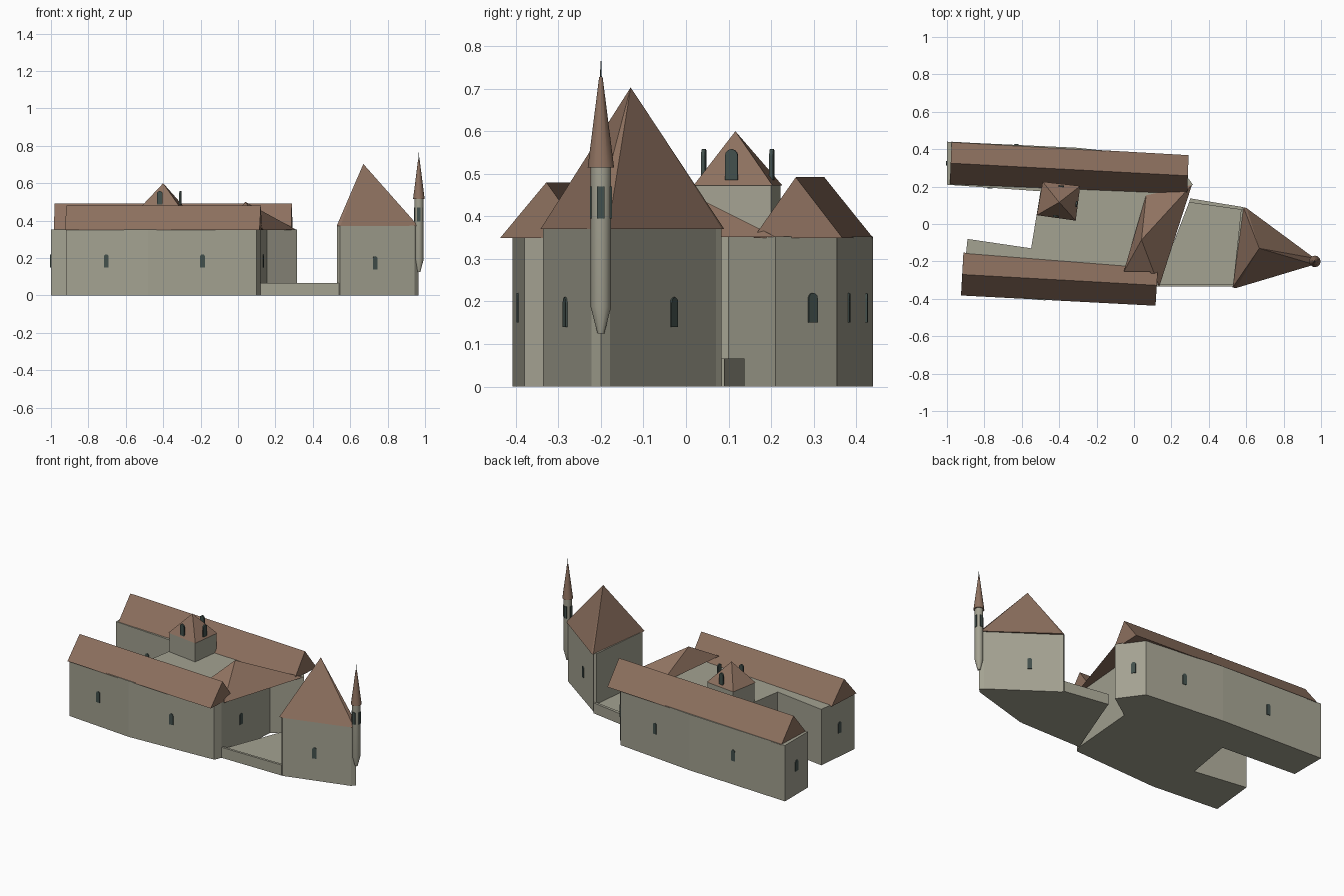
import bpy
import bmesh
import math
from mathutils import Matrix, Vector

if "Cube" in bpy.data.objects:
    bpy.data.objects.remove(bpy.data.objects["Cube"], do_unlink=True)


def material(name, rgb):
    m = bpy.data.materials.new(name)
    m.use_nodes = True
    m.diffuse_color = (*rgb, 1)
    bsdf = m.node_tree.nodes["Principled BSDF"]
    bsdf.inputs["Base Color"].default_value = (*rgb, 1)
    bsdf.inputs["Roughness"].default_value = 0.9
    return m


STONE = material("grey stone", (0.37, 0.36, 0.285))
TILE = material("brown roof tile", (0.27, 0.165, 0.115))
DARK = material("dark opening", (0.055, 0.08, 0.072))


def finish(name, bm, mat):
    bmesh.ops.recalc_face_normals(bm, faces=bm.faces)
    mesh = bpy.data.meshes.new(name)
    bm.to_mesh(mesh)
    bm.free()
    mesh.materials.append(mat)
    ob = bpy.data.objects.new(name, mesh)
    bpy.context.collection.objects.link(ob)
    return ob


def extrude_plan(name, plan, z0, z1, mat):
    """Extrude a ground plan between two heights."""
    bm = bmesh.new()
    face = bm.faces.new([bm.verts.new((x, y, z0)) for x, y in plan])
    geo = bmesh.ops.extrude_face_region(bm, geom=[face])["geom"]
    bmesh.ops.translate(bm, vec=(0, 0, z1 - z0),
                        verts=[v for v in geo if isinstance(v, bmesh.types.BMVert)])
    return finish(name, bm, mat)


def spire_roof(name, eaves, apex):
    """Faces from a ring of eaves points up to one apex."""
    bm = bmesh.new()
    ring = [bm.verts.new(p) for p in eaves]
    top = bm.verts.new(apex)
    bm.faces.new(ring)
    for a, b in zip(ring, ring[1:] + ring[:1]):
        bm.faces.new((a, b, top))
    return finish(name, bm, TILE)


def gable_roof(name, west, east, z0, z1):
    """Each end lists its outer eave, ridge and inner eave points in plan."""
    bm = bmesh.new()
    ends = [[bm.verts.new((x, y, z)) for (x, y), z in zip(end, (z0, z1, z0))]
            for end in (west, east)]
    for end in ends:
        bm.faces.new(end)
    for i in range(3):
        j = (i + 1) % 3
        bm.faces.new((ends[0][i], ends[0][j], ends[1][j], ends[1][i]))
    return finish(name, bm, TILE)


def arched_plate(name, x, y, z, heading, w=0.026, h=0.07, depth=0.008, mat=DARK):
    """Round-headed plate; heading is the compass angle it faces, in degrees."""
    bm = bmesh.new()
    r = w / 2
    outline = [(-r, 0), (r, 0)]
    outline += [(r * math.cos(t * math.pi / 6), h - r + r * math.sin(t * math.pi / 6))
                for t in range(7)]
    face = bm.faces.new([bm.verts.new((0, u, v)) for u, v in outline])
    geo = bmesh.ops.extrude_face_region(bm, geom=[face])["geom"]
    bmesh.ops.translate(bm, vec=(depth, 0, 0),
                        verts=[v for v in geo if isinstance(v, bmesh.types.BMVert)])
    bmesh.ops.translate(bm, vec=(-depth / 2, 0, 0), verts=bm.verts)
    ob = finish(name, bm, mat)
    ob.matrix_world = (Matrix.Translation((x, y, z))
                       @ Matrix.Rotation(math.radians(heading), 4, 'Z'))
    return ob


def wall_window(name, a, b, t, z):
    """Window a fraction t along the counter-clockwise wall from a to b."""
    a, b = Vector(a), Vector(b)
    p = a.lerp(b, t)
    d = b - a
    arched_plate(name, p.x, p.y, z, math.degrees(math.atan2(-d.x, d.y)))


def turned(name, profile, centre, sides, mat):
    """Lathe a radius/height profile around a vertical axis."""
    bm = bmesh.new()
    rings = [[bm.verts.new((centre[0] + r * math.cos(math.tau * i / sides),
                            centre[1] + r * math.sin(math.tau * i / sides), z))
              for i in range(sides)] for r, z in profile]
    for lo, hi in zip(rings, rings[1:]):
        for i in range(sides):
            j = (i + 1) % sides
            bm.faces.new((lo[i], lo[j], hi[j], hi[i]))
    bm.faces.new(rings[0])
    bm.faces.new(rings[-1])
    ob = finish(name, bm, mat)
    bpy.ops.object.select_all(action='DESELECT')
    ob.select_set(True)
    bpy.context.view_layer.objects.active = ob
    bpy.ops.object.shade_smooth_by_angle(angle=math.radians(35))
    return ob


# Main body: two wings, the raised court between them and the linking range
EAVE = 0.353
body = [(-.92, -.37), (-.48, -.408), (.1, -.38), (.12, -.335), (.155, .1),
        (.315, .21), (.21, .355), (-.31, .408), (-1, .44), (-1, .21),
        (-.5, .175), (-.55, -.13), (-.89, -.08)]
extrude_plan("main_walls", body, 0, EAVE, STONE)

gable_roof("north_wing_roof", [(-.975, .44), (-.98, .325), (-.985, .21)],
           [(.292, .368), (.288, .258), (.284, .158)], EAVE - .004, .492)
gable_roof("south_wing_roof", [(-.925, -.382), (-.918, -.27), (-.912, -.153)],
           [(.115, -.437), (.122, -.328), (.128, -.235)], EAVE - .004, .48)
spire_roof("linking_range_roof",
           [(-.055, -.255, .4), (.085, -.255, .4), (.135, -.335, .35),
            (.31, .21, .352), (.065, .155, .352)], (.04, -.085, .5))

# Windows as (wall index in the plan, fraction along it)
for n, (i, t) in enumerate([(0, .49), (1, .5), (3, .4), (5, .6), (6, .5), (7, .46),
                            (8, .5), (9, .46), (12, .55)]):
    wall_window(f"wing_window_{n}", body[i], body[(i + 1) % len(body)], t, .15)

# Low terrace with parapets
extrude_plan("terrace_floor", [(.12, -.335), (.54, -.33), (.58, .08), (.3, .13)],
             0, .055, STONE)
extrude_plan("south_parapet", [(.12, -.335), (.54, -.335), (.54, -.32), (.125, -.32)],
             0, .066, STONE)
extrude_plan("north_parapet", [(.295, .115), (.58, .075), (.585, .09), (.3, .137)],
             0, .066, STONE)

# Court lantern with upright dormers
lantern = [(-.515, .05), (-.315, .022), (-.292, .2), (-.485, .222)]
extrude_plan("lantern_walls", lantern, EAVE - .01, .475, STONE)
hub = Vector((-.4, .12))
eaves = [Vector(p) + (Vector(p) - hub) * .04 for p in lantern]
spire_roof("lantern_roof", [(p.x, p.y, .473) for p in eaves], (-.4, .116, .6))
for side, x, y, heading in [("south", -.418, .042, -98), ("east", -.308, .107, -8),
                            ("north", -.39, .202, 82)]:
    arched_plate(f"{side}_dormer", x, y, .485, heading, .03, .073, .009)

# Wedge-shaped corner tower
tower = [(.53, -.322), (.545, -.336), (.945, -.222), (.965, -.2), (.948, -.178),
         (.6, .07), (.587, .083), (.572, .075)]
extrude_plan("tower_walls", tower, 0, .373, STONE)
spire_roof("tower_roof", [(.527, -.34, .37), (.547, -.342, .37), (.965, -.217, .37),
                          (.965, -.183, .37), (.602, .085, .37), (.585, .09, .37)],
           (.67, -.13, .703))
wall_window("tower_south_window", tower[1], tower[2], .47, .14)
wall_window("tower_north_window", tower[4], tower[5], .6, .14)

# Slim turret corbelled out from the tower's tip
tip = (.967, -.2)
turned("turret_shaft", [(.008, .125), (.024, .187), (.024, .518)], tip, 12, STONE)
turned("turret_roof", [(.031, .515), (.004, .728)], tip, 12, TILE)
turned("turret_finial", [(.0025, .725), (.001, .765)], tip, 6, DARK)
for n in range(4):
    a = n * math.pi / 2
    p = Vector(tip) + Vector((math.cos(a), math.sin(a))) * .0225
    d = Vector((math.cos(a), math.sin(a))) * .0035
    s = Vector((-math.sin(a), math.cos(a))) * .009
    extrude_plan(f"turret_opening_{n}", [p - d - s, p + d - s, p + d + s, p - d + s],
                 .395, .47, DARK)
